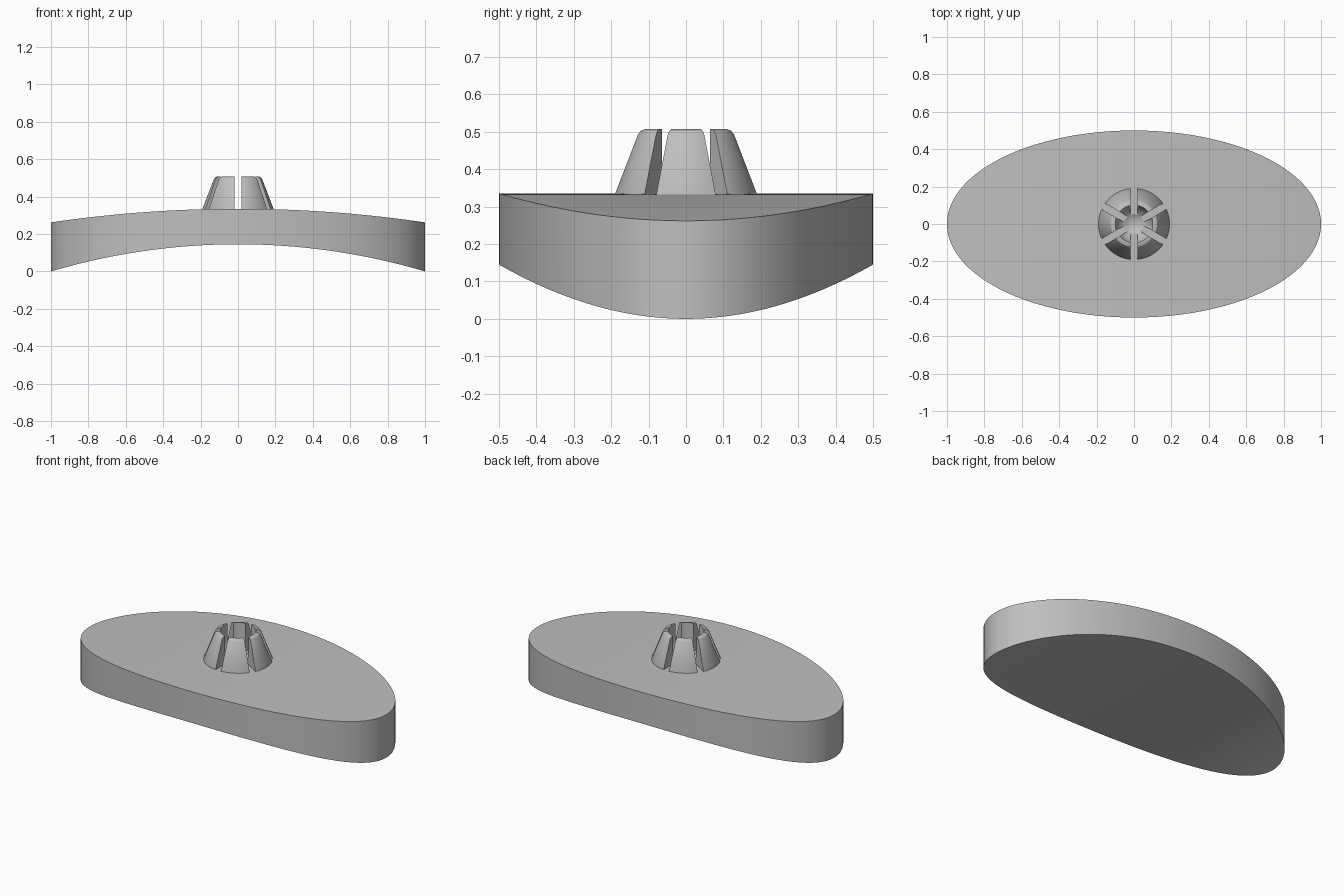
import bpy, bmesh, math

if "Cube" in bpy.data.objects:
    bpy.data.objects.remove(bpy.data.objects["Cube"], do_unlink=True)

grey = bpy.data.materials.new("plain_grey")
grey.use_nodes = True
colour = (0.52, 0.52, 0.52, 1)
grey.diffuse_color = colour
grey.node_tree.nodes["Principled BSDF"].inputs["Base Color"].default_value = colour

SOCKET_Z, SOCKET_R = 0.42, 0.1
SLOT = 0.018  # half the slot width


def finish(bm, name):
    bmesh.ops.recalc_face_normals(bm, faces=bm.faces)
    mesh = bpy.data.meshes.new(name)
    bm.to_mesh(mesh)
    bm.free()
    obj = bpy.data.objects.new(name, mesh)
    mesh.materials.append(grey)
    bpy.context.collection.objects.link(obj)
    return obj


def activate(obj):
    bpy.ops.object.select_all(action='DESELECT')
    obj.select_set(True)
    bpy.context.view_layer.objects.active = obj


def arc(x, crown, sag):
    """Height of a circular arc that drops by sag at x = 1."""
    radius = (1 + sag * sag) / (2 * sag)
    return crown - radius + math.sqrt(radius * radius - x * x)


# Elliptical base, bowed along its length
bm = bmesh.new()
steps = 96
rings = []
for i in range(steps + 1):
    t = math.pi * i / steps
    x, y = -math.cos(t), 0.5 * math.sin(t)
    top, low = arc(x, 0.335, 0.073), arc(x, 0.145, 0.145)
    sides = (0,) if i in (0, steps) else (-1, 1)
    rings.append([[bm.verts.new((x, s * y, z)) for s in sides] for z in (low, top)])
for a, b in zip(rings, rings[1:]):
    for level in (0, 1):
        bm.faces.new(a[level] + b[level][::-1])
    for side in (0, -1):
        bm.faces.new((a[0][side], b[0][side], b[1][side], a[1][side]))
base = finish(bm, "curved_base")

# Shallow bottom of the round socket, cut into the base
bm = bmesh.new()
bmesh.ops.create_uvsphere(bm, u_segments=48, v_segments=32, radius=SOCKET_R)
bmesh.ops.translate(bm, verts=bm.verts, vec=(0, 0, SOCKET_Z))
cutter = finish(bm, "socket_cutter")
cutter.hide_render = True
mod = base.modifiers.new("socket", 'BOOLEAN')
mod.operation = 'DIFFERENCE'
mod.solver = 'EXACT'
mod.object = cutter
activate(base)
bpy.ops.object.modifier_apply(modifier=mod.name)
bpy.data.objects.remove(cutter, do_unlink=True)

# Six tapered prongs round the socket, parted by straight slots
profile = [(0.19, 0.327), (0.19, 0.335), (0.13, 0.492), (0.123, 0.502), (0.11, 0.508), (SOCKET_R, 0.508)]
for k in range(9):
    a = math.radians(64 * k / 8)
    profile.append((SOCKET_R * math.cos(a), SOCKET_Z - SOCKET_R * math.sin(a)))

bm = bmesh.new()
cuts = 12
for prong in range(6):
    rows = []
    for i in range(cuts + 1):
        row = []
        for r, z in profile:
            half = math.pi / 6 - math.asin(SLOT / r)
            angle = prong * math.pi / 3 + half * (2 * i / cuts - 1)
            row.append(bm.verts.new((r * math.cos(angle), r * math.sin(angle), z)))
        rows.append(row)
    for a, b in zip(rows, rows[1:]):
        for j in range(len(profile)):
            bm.faces.new((a[j - 1], a[j], b[j], b[j - 1]))
    bm.faces.new(rows[0])
    bm.faces.new(rows[-1])
prongs = finish(bm, "socket_prongs")

for obj in (base, prongs):
    activate(obj)
    bpy.ops.object.shade_smooth_by_angle(angle=math.radians(25))
